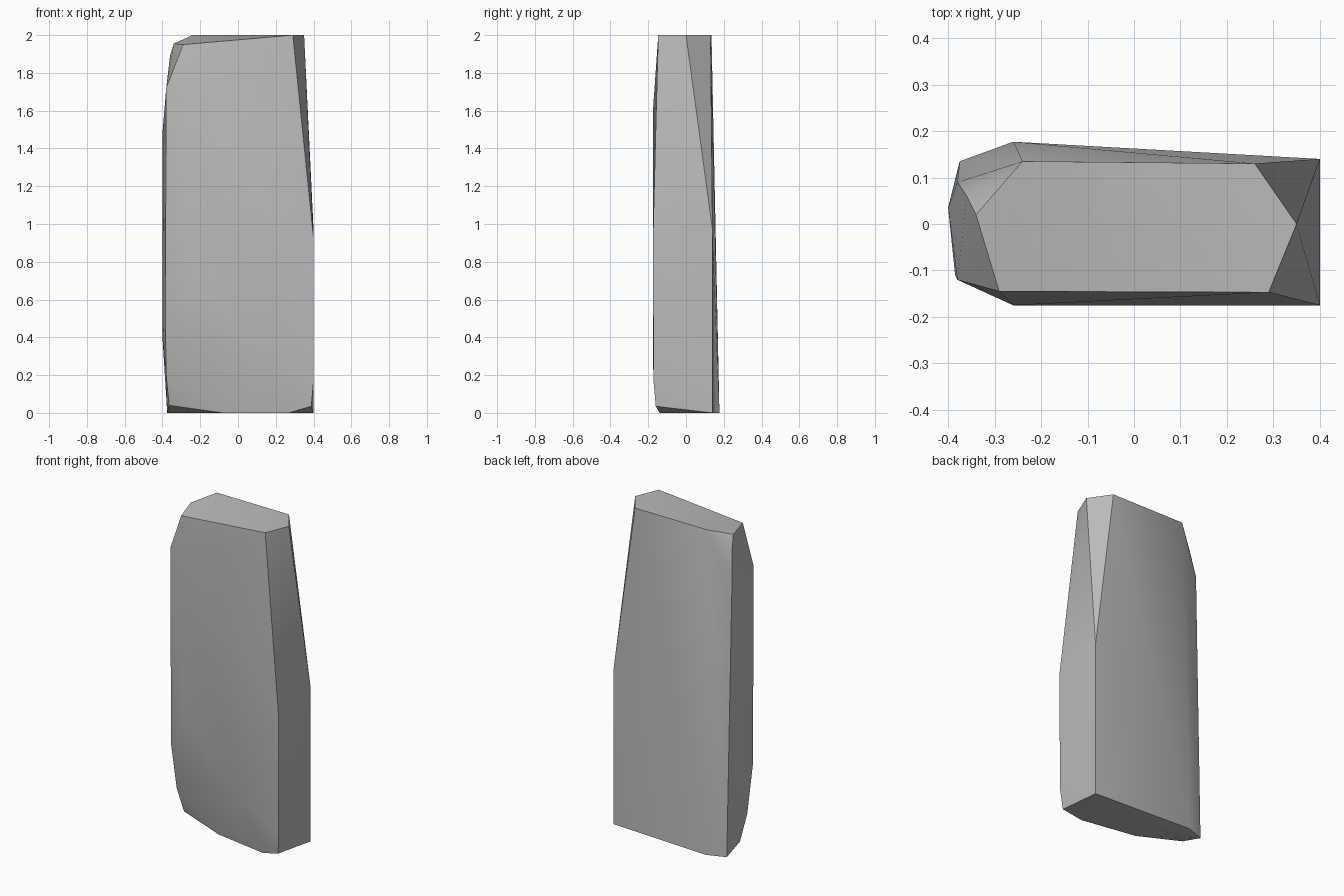
import bpy
import bmesh
import math

cube = bpy.data.objects.get("Cube")
if cube:
    bpy.data.objects.remove(cube, do_unlink=True)

# Stone colour
stone = bpy.data.materials.new("stone grey")
stone.use_nodes = True
colour = (0.5, 0.5, 0.5, 1)
stone.diffuse_color = colour
stone.node_tree.nodes["Principled BSDF"].inputs["Base Color"].default_value = colour

# Corners of the rough-hewn slab, grouped by region
top = [(-0.24, 0.135, 2), (0.26, 0.13, 2), (0.35, 0, 2),
       (0.29, -0.147, 2), (-0.29, -0.145, 1.95), (-0.34, 0.02, 1.955)]
left_end = [(-0.36, 0.06, 1.89), (-0.38, 0.09, 1.72), (-0.38, -0.12, 1.72),
            (-0.4, 0.035, 1.48), (-0.4, 0.035, 0.4), (-0.385, -0.11, 0.5),
            (-0.38, -0.06, 0.2)]
right_end = [(0.4, 0.14, 0.97), (0.4, -0.175, 0.92), (0.4, -0.172, 0.17)]
front = [(-0.26, -0.175, 1.6), (-0.26, -0.175, 0.75), (0.14, -0.175, 0.3)]
base = [(0.4, 0.14, 0), (-0.26, 0.177, 0), (-0.375, 0.135, 0),
        (-0.365, -0.01, 0.04), (-0.08, -0.08, 0), (0.27, -0.14, 0),
        (0.388, -0.16, 0.035)]

# Wrap the corners in a convex shell
bm = bmesh.new()
for corner in top + left_end + right_end + front + base:
    bm.verts.new(corner)
hull = bmesh.ops.convex_hull(bm, input=bm.verts)
spare = [v for v in bm.verts if not v.link_faces]
bmesh.ops.delete(bm, geom=spare, context="VERTS")
bmesh.ops.recalc_face_normals(bm, faces=bm.faces)

mesh = bpy.data.meshes.new("stone_slab")
bm.to_mesh(mesh)
bm.free()
mesh.materials.append(stone)
slab = bpy.data.objects.new("stone_slab", mesh)
bpy.context.collection.objects.link(slab)

# Soften shallow facets, keep the chiselled edges crisp
bpy.context.view_layer.objects.active = slab
slab.select_set(True)
bpy.ops.object.shade_smooth_by_angle(angle=math.radians(30))
